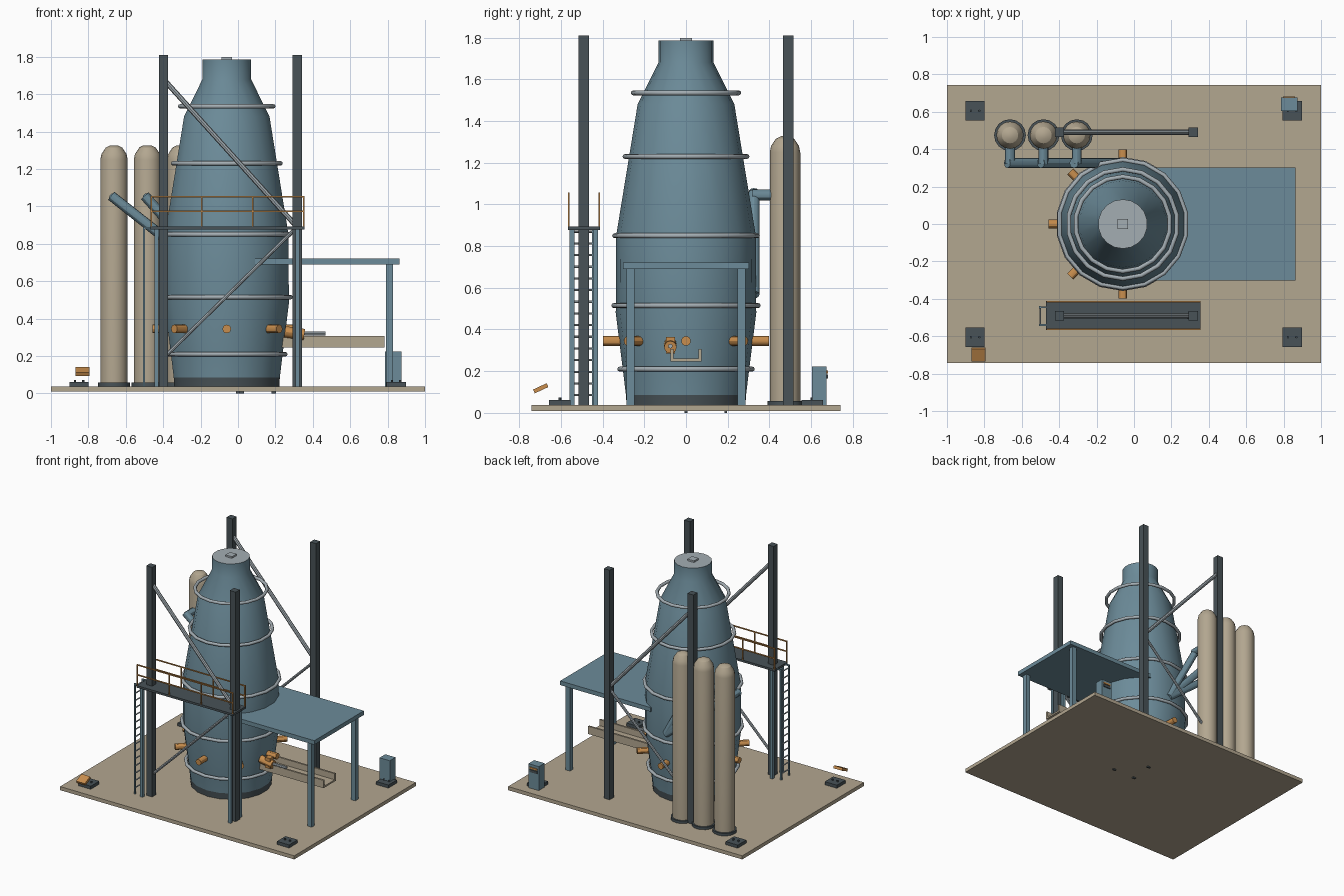
import bpy, bmesh, math
from mathutils import Vector

if "Cube" in bpy.data.objects:
    bpy.data.objects.remove(bpy.data.objects["Cube"])


def mat(name, r, g, b):
    m = bpy.data.materials.new(name)
    m.diffuse_color = (r, g, b, 1)
    m.use_nodes = True
    m.node_tree.nodes["Principled BSDF"].inputs["Base Color"].default_value = m.diffuse_color
    return m


STEEL = mat("steel_blue", 0.15, 0.26, 0.32)
TAN = mat("concrete_tan", 0.45, 0.385, 0.28)
DARK = mat("dark_iron", 0.065, 0.085, 0.095)
GREY = mat("light_grey", 0.37, 0.42, 0.45)
ORANGE = mat("copper_orange", 0.58, 0.27, 0.075)


def finish(name, bm, mats, smooth=False):
    bmesh.ops.recalc_face_normals(bm, faces=bm.faces)
    me = bpy.data.meshes.new(name)
    bm.to_mesh(me)
    bm.free()
    for m in mats:
        me.materials.append(m)
    ob = bpy.data.objects.new(name, me)
    bpy.context.collection.objects.link(ob)
    if smooth:
        bpy.ops.object.select_all(action='DESELECT')
        ob.select_set(True)
        bpy.context.view_layer.objects.active = ob
        bpy.ops.object.shade_smooth_by_angle(angle=math.radians(30))
    return ob


def box(name, x0, x1, y0, y1, z0, z1, m):
    bm = bmesh.new()
    bmesh.ops.create_cube(bm, size=1)
    for v in bm.verts:
        v.co = ((x0 + x1) / 2 + v.co.x * (x1 - x0),
                (y0 + y1) / 2 + v.co.y * (y1 - y0),
                (z0 + z1) / 2 + v.co.z * (z1 - z0))
    return finish(name, bm, [m])


def post(name, x, y, w, z0, z1, m):
    return box(name, x - w / 2, x + w / 2, y - w / 2, y + w / 2, z0, z1, m)


def rod(name, a, b, r, m, n=12):
    a, b = Vector(a), Vector(b)
    bm = bmesh.new()
    bmesh.ops.create_cone(bm, cap_ends=True, segments=n, radius1=r, radius2=r,
                          depth=(b - a).length)
    bm.transform((b - a).to_track_quat('Z', 'Y').to_matrix().to_4x4())
    bmesh.ops.translate(bm, verts=bm.verts, vec=(a + b) / 2)
    return finish(name, bm, [m], n > 6)


def lathe(name, x, y, profile, n, mats, pick=None):
    """Closed turned solid from (radius, height) pairs."""
    bm = bmesh.new()
    rings = []
    for r, z in profile:
        rings.append([bm.verts.new((x + r * math.sin(2 * math.pi * i / n),
                                    y + r * math.cos(2 * math.pi * i / n), z))
                      for i in range(n)])
    for lo, hi in zip(rings, rings[1:]):
        for i in range(n):
            j = (i + 1) % n
            bm.faces.new((lo[i], lo[j], hi[j], hi[i]))
    bm.faces.new(rings[0])
    bm.faces.new(rings[-1])
    if pick:
        for f in bm.faces:
            f.material_index = pick(f.calc_center_median().z)
    return finish(name, bm, mats, True)


def hoop(name, x, y, z, r, t, m):
    bpy.ops.mesh.primitive_torus_add(location=(x, y, z), major_radius=r, minor_radius=t,
                                     major_segments=18, minor_segments=8,
                                     rotation=(0, 0, math.pi / 2))
    ob = bpy.context.object
    ob.name = name
    ob.data.materials.append(m)
    bpy.ops.object.shade_smooth_by_angle(angle=math.radians(50))


FX = -0.06   # furnace axis
FLOOR = 0.038

# Ground slab with small marker pads beneath
box("base_slab", -1, 1, -0.742, 0.742, 0.01, FLOOR, TAN)
for x, y in ((0, 0), (0.19, 0), (0.02, 0.19)):
    box("underside_pad", x - 0.012, x + 0.012, y - 0.006, y + 0.006, 0, 0.011, DARK)

# Furnace shell: dark hearth, blue stack, grey top cap
lathe("furnace_shell", FX, 0,
      [(0.285, FLOOR), (0.288, 0.085), (0.302, 0.2), (0.337, 0.48), (0.335, 0.85),
       (0.232, 1.48), (0.132, 1.68), (0.132, 1.785)], 18, [STEEL, DARK, GREY],
      lambda z: 1 if z < 0.08 else 2 if z > 1.78 else 0)
box("top_hatch", FX - 0.028, FX + 0.028, -0.028, 0.028, 1.78, 1.798, GREY)
for z, r in ((0.21, 0.318), (0.515, 0.346), (0.85, 0.342), (1.23, 0.292), (1.535, 0.253)):
    hoop("hoop_band", FX, 0, z, r, 0.012, GREY)

# Radial air nozzles
for k in range(8):
    c, s = math.cos(k * math.pi / 4), math.sin(k * math.pi / 4)
    rod("air_nozzle", (FX + 0.30 * c, 0.30 * s, 0.345),
        (FX + 0.398 * c, 0.398 * s, 0.345), 0.023, ORANGE)

# Frame columns and diagonal braces
for y in (-0.49, 0.49):
    for x in (-0.398, 0.316):
        post("frame_column", x, y, 0.05, FLOOR, 1.81, DARK)
    rod("upper_brace", (-0.398, y, 1.68), (0.316, y, 0.89), 0.014, GREY, 8)
    rod("lower_brace", (0.316, y, 0.89), (-0.398, y, 0.19), 0.010, GREY, 8)

# Access platform with legs
box("platform", -0.47, 0.355, -0.567, -0.412, 0.877, 0.893, DARK)
for x in (-0.435, 0.318):
    for y in (-0.547, -0.432):
        post("platform_leg", x, y, 0.022, FLOOR, 0.88, STEEL)

# Handrails on both long sides
for y in (-0.563, -0.416):
    for i in range(4):
        post("rail_post", -0.465 + i * 0.272, y, 0.008, 0.89, 1.055, ORANGE)
    for z in (0.975, 1.052):
        box("hand_rail", -0.469, 0.355, y - 0.004, y + 0.004, z - 0.004, z + 0.004, ORANGE)

# Ladder
for y in (-0.54, -0.445):
    post("ladder_rail", -0.502, y, 0.011, FLOOR, 0.89, STEEL)
    box("ladder_bracket", -0.505, -0.47, y - 0.005, y + 0.005, 0.88, 0.89, STEEL)
for i in range(15):
    z = 0.085 + i * 0.056
    rod("ladder_rung", (-0.502, -0.54, z), (-0.502, -0.445, z), 0.005, GREY, 6)

# Casting deck
box("deck", 0.09, 0.863, -0.302, 0.302, 0.69, 0.722, STEEL)
for y in (-0.266, 0.266):
    post("deck_leg", 0.81, y, 0.037, FLOOR, 0.69, STEEL)

# Tapping trough and tap gun
box("trough_floor", 0.23, 0.783, -0.075, 0.075, 0.247, 0.26, TAN)
for s in (-1, 1):
    box("trough_wall", 0.23, 0.783, s * 0.068 - 0.007, s * 0.068 + 0.007, 0.247, 0.307, TAN)
rod("tap_gun_body", (0.25, -0.075, 0.33), (0.355, -0.075, 0.315), 0.03, ORANGE)
post("tap_gun_mount", 0.32, -0.075, 0.043, 0.285, 0.365, ORANGE)
rod("tap_gun_rod", (0.34, -0.075, 0.32), (0.467, -0.075, 0.32), 0.011, GREY, 8)

# Hot stoves with hot air pipes meeting at the furnace
for x in (-0.663, -0.484, -0.306):
    lathe("stove_flange", x, 0.475, [(0.085, FLOOR), (0.085, 0.058)], 16, [DARK])
    lathe("stove", x, 0.475, [(0.073, 0.05), (0.073, 1.25), (0.067, 1.28),
                              (0.044, 1.315), (0.02, 1.327)], 16, [TAN])
    rod("stove_outlet", (x, 0.45, 1.045), (x, 0.32, 1.045), 0.026, STEEL)
    rod("hot_air_pipe", (x - 0.015, 0.326, 1.057), (FX, 0.326, 0.57), 0.027, STEEL)

# Corner footings with bolts
for x in (-0.85, 0.845):
    for y in (-0.605, 0.605):
        box("footing", x - 0.052, x + 0.052, y - 0.052, y + 0.052, FLOOR, 0.062, DARK)
        for dx in (-0.022, 0.022):
            rod("anchor_bolt", (x + dx, y, 0.06), (x + dx, y, 0.073), 0.007, DARK, 6)

# Control cabinet with panel and lamp strip
box("control_cabinet", 0.785, 0.873, 0.605, 0.675, FLOOR, 0.223, STEEL)
box("cabinet_panel", 0.797, 0.861, 0.675, 0.682, 0.165, 0.185, DARK)
box("cabinet_strip", 0.797, 0.861, 0.675, 0.682, 0.19, 0.203, ORANGE)

# Tilted notice board
board = box("notice_board", -0.037, 0.037, -0.036, 0.036, -0.01, 0.01, ORANGE)
board.location = (-0.832, -0.697, 0.118)
board.rotation_euler = (math.radians(25), 0, 0)
